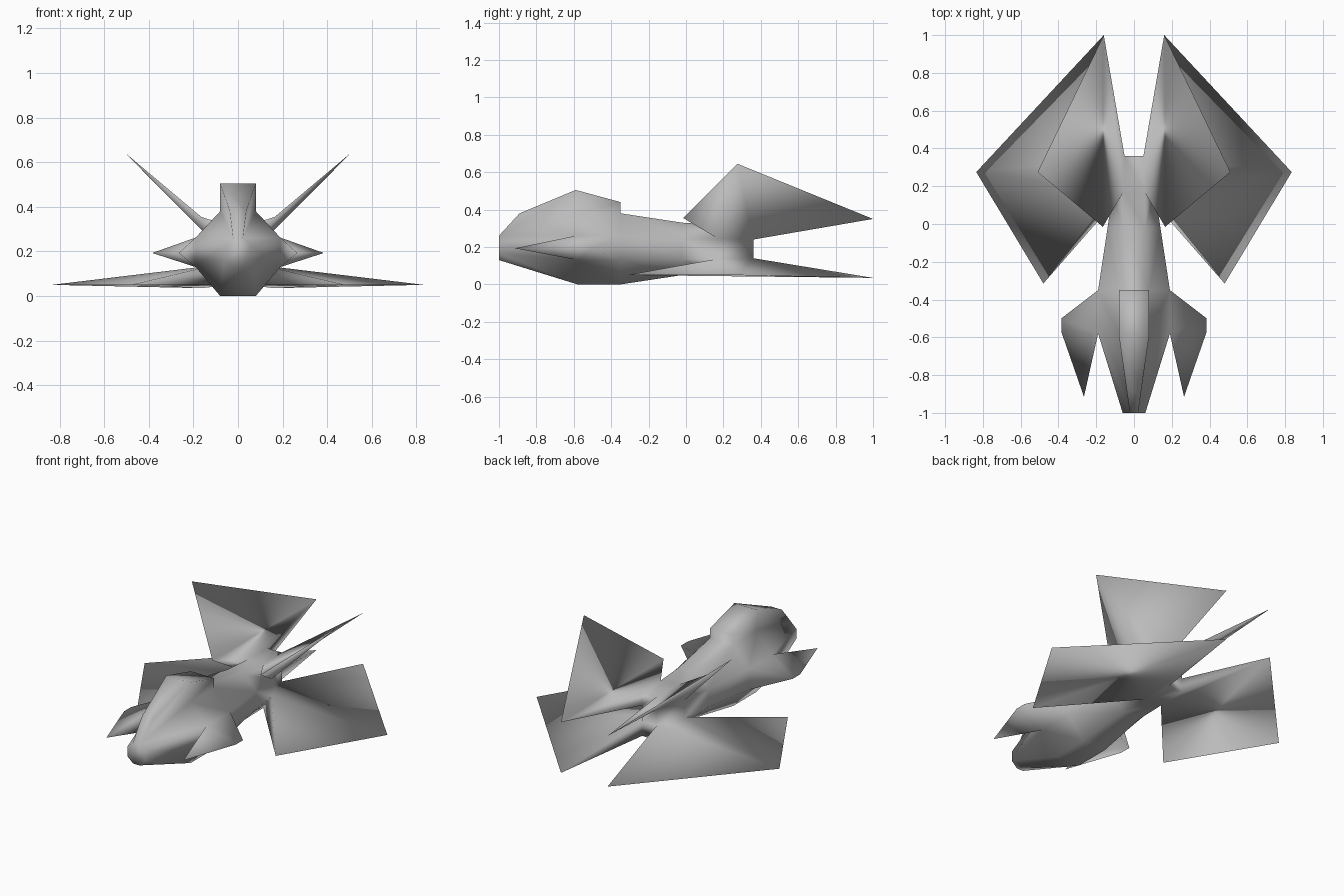
import bpy
import bmesh

if "Cube" in bpy.data.objects:
    bpy.data.objects.remove(bpy.data.objects["Cube"], do_unlink=True)

# Single hull colour
hull_grey = bpy.data.materials.new("hull_grey")
hull_grey.use_nodes = True
grey = (0.5, 0.5, 0.5, 1)
hull_grey.diffuse_color = grey
bsdf = next(n for n in hull_grey.node_tree.nodes if n.type == "BSDF_PRINCIPLED")
bsdf.inputs["Base Color"].default_value = grey
bsdf.inputs["Roughness"].default_value = 0.7

bm = bmesh.new()


def pair(x, y, z):
    """A vertex on each side, keyed by side."""
    return {side: bm.verts.new((side * x, y, z)) for side in (1, -1)}


def sides(*points):
    """The same face on both sides."""
    for side in (1, -1):
        bm.faces.new([p[side] for p in points])


def bridge(a, b):
    """A face across the middle, between two vertex pairs."""
    bm.faces.new((a[1], b[1], b[-1], a[-1]))


# Fuselage rings: y, half width, flat half width, top, shoulder, belly, bottom
rings = []
for y, wide, flat, top, shoulder, belly, bottom in (
        (-1.0, 0.06, 0.022, 0.26, 0.225, 0.165, 0.13),
        (-0.58, 0.19, 0.08, 0.38, 0.262, 0.13, 0.0),
        (-0.35, 0.19, 0.08, 0.38, 0.26, 0.13, 0.0),
        (-0.02, 0.14, 0.06, 0.33, 0.245, 0.135, 0.05),
        (0.17, 0.112, 0.055, 0.32, 0.245, 0.137, 0.05),
        (0.36, 0.05, 0.05, 0.32, 0.24, 0.14, 0.05)):
    rings.append((pair(flat, y, top), pair(wide, y, shoulder),
                  pair(wide, y, belly), pair(flat, y, bottom)))
nose, chest, back, waist, hips, tail = rings
TOP, SHOULDER, BELLY, BOTTOM = range(4)

# Fuselage skin, left open where the canopy, winglets and fins grow out
for a, b in zip(rings, rings[1:]):
    for i in (TOP, SHOULDER, BELLY):
        winglet_gap = a is chest and i == SHOULDER
        fin_gap = a is hips and i != SHOULDER
        if not (winglet_gap or fin_gap):
            sides(a[i], a[i + 1], b[i + 1], b[i])
    bridge(a[BOTTOM], b[BOTTOM])
    if a is not nose and a is not chest:
        bridge(a[TOP], b[TOP])
for ring in (nose, tail):
    bm.faces.new([p[1] for p in ring] + [p[-1] for p in reversed(ring)])

# Canopy along the top of the nose
brow = pair(0.037, -0.89, 0.38)
crest = pair(0.08, -0.59, 0.505)
rear = pair(0.08, -0.35, 0.44)
for a, b in ((nose[TOP], brow), (brow, crest), (crest, rear), (rear, back[TOP])):
    bridge(a, b)
sides(nose[TOP], brow, crest, chest[TOP])
sides(chest[TOP], crest, rear, back[TOP])

# Forward swept winglets
point = pair(0.265, -0.915, 0.193)
edge = pair(0.385, -0.57, 0.193)
heel = pair(0.385, -0.5, 0.193)
for level in (SHOULDER, BELLY):
    sides(chest[level], point, edge)
    sides(chest[level], edge, heel, back[level])
sides(chest[SHOULDER], point, chest[BELLY])
sides(back[SHOULDER], heel, back[BELLY])


def fin(flat, ridge, front, tip, end):
    """Blade with one flat side and one side ridged towards the tip."""
    front, tip, end = pair(*front), pair(*tip), pair(*end)
    sides(hips[flat], front, end, tail[flat])
    sides(front, tip, end)
    sides(hips[ridge], front, tip)
    sides(hips[ridge], tip, tail[ridge])
    sides(tail[ridge], tip, end)
    sides(hips[flat], hips[ridge], front)
    sides(tail[flat], tail[ridge], end)


# Raised rear fins and flat lower wings
fin(TOP, SHOULDER, (0.165, -0.015, 0.355), (0.51, 0.275, 0.645), (0.16, 1.0, 0.35))
fin(BOTTOM, BELLY, (0.48, -0.315, 0.05), (0.835, 0.275, 0.05), (0.16, 1.0, 0.035))

# One welded, fully smooth body
bmesh.ops.recalc_face_normals(bm, faces=bm.faces)
for face in bm.faces:
    face.smooth = True
mesh = bpy.data.meshes.new("spacecraft_body")
bm.to_mesh(mesh)
bm.free()
mesh.materials.append(hull_grey)
body = bpy.data.objects.new("spacecraft_body", mesh)
bpy.context.collection.objects.link(body)
